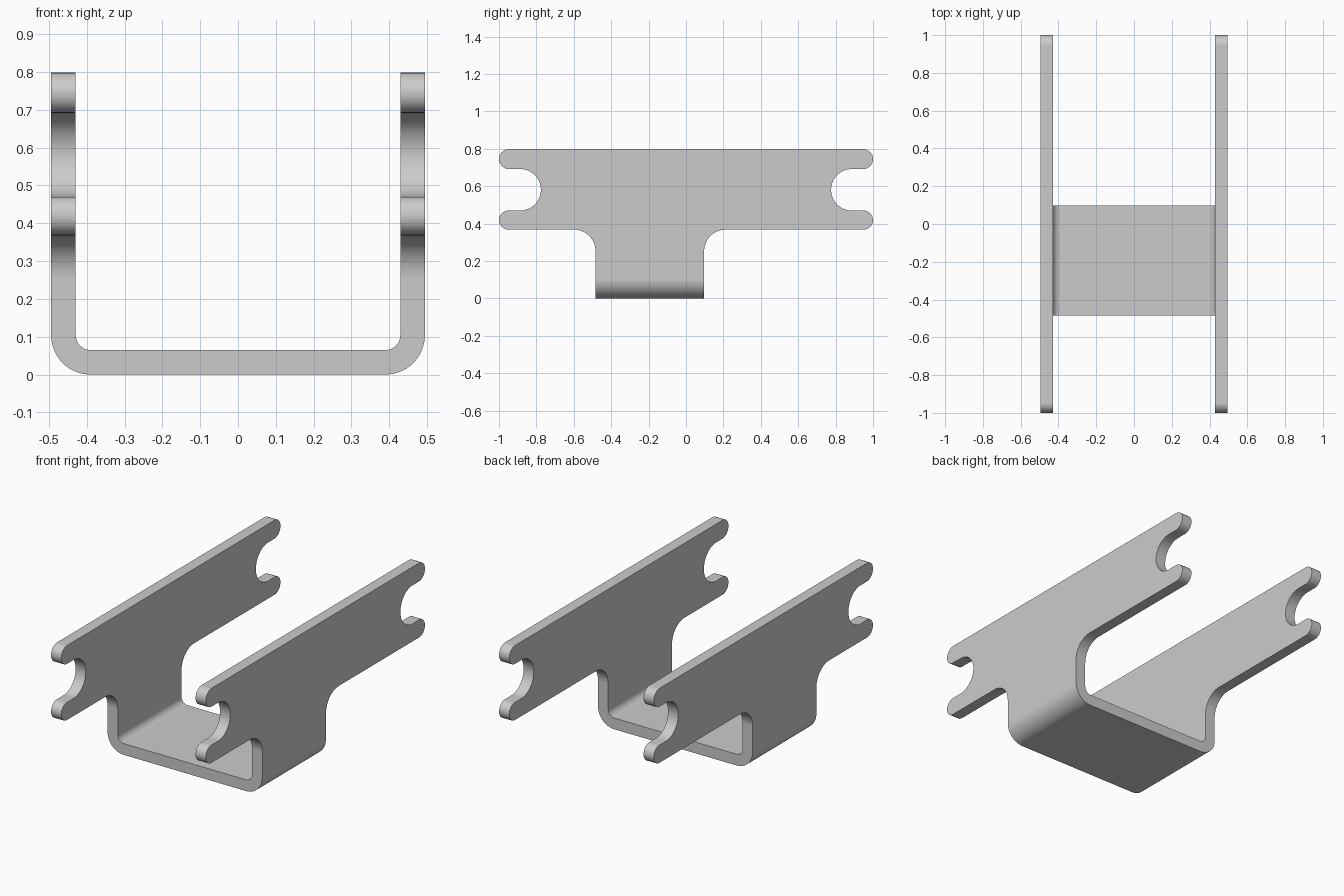
import bpy, bmesh, math
from mathutils import Vector

cube = bpy.data.objects.get("Cube")
if cube:
    bpy.data.objects.remove(cube, do_unlink=True)

steel = bpy.data.materials.new("plain grey metal")
steel.use_nodes = True
GREY = (0.6, 0.6, 0.6, 1)
steel.diffuse_color = GREY
steel.node_tree.nodes["Principled BSDF"].inputs["Base Color"].default_value = GREY


def arc(cu, cv, r, start, end, steps=16):
    """Points on an arc, angles in degrees."""
    angles = [math.radians(start + (end - start) * i / steps) for i in range(steps + 1)]
    return [(cu + r * math.cos(a), cv + r * math.sin(a)) for a in angles]


def extrude(name, points, place, direction):
    """Solid made by sweeping a closed outline along a direction."""
    bm = bmesh.new()
    face = bm.faces.new([bm.verts.new(place(u, v)) for u, v in points])
    swept = bmesh.ops.extrude_face_region(bm, geom=[face])["geom"]
    verts = [g for g in swept if isinstance(g, bmesh.types.BMVert)]
    bmesh.ops.translate(bm, verts=verts, vec=Vector(direction))
    bmesh.ops.recalc_face_normals(bm, faces=bm.faces)
    mesh = bpy.data.meshes.new(name)
    bm.to_mesh(mesh)
    bm.free()
    mesh.materials.append(steel)
    obj = bpy.data.objects.new(name, mesh)
    bpy.context.collection.objects.link(obj)
    return obj


# Folded U-shaped sheet, running the full length and taller than needed
half, thick, outer = 0.494, 0.065, 0.104
inner = outer - thick
bend = half - outer
tall = 1.0
right_half = (arc(bend, outer, outer, -90, 0) + [(half, tall), (half - thick, tall)]
              + arc(bend, outer, inner, 0, -90))
left_half = [(-x, z) for x, z in reversed(right_half)]
bracket = extrude("folded_bracket", right_half + left_half,
                  lambda x, z: (x, -1.2, z), (0, 2.4, 0))

# Side outline: forked arms above a stem that is set off centre
top, low = 0.798, 0.368
slot_top, slot_low = 0.692, 0.47
slot_r = (slot_top - slot_low) / 2
slot_mid = (slot_top + slot_low) / 2
tip = (top - slot_top) / 2
tip_low = (slot_low - low) / 2
fillet = 0.115
stem_front, stem_back = -0.484, 0.097
fork = (arc(1 - tip_low, low + tip_low, tip_low, -90, 90)
        + arc(0.776 + slot_r, slot_mid, slot_r, 270, 90, 32)
        + arc(1 - tip, top - tip, tip, -90, 90))
back_fillet = arc(stem_back + fillet, low - fillet, fillet, 180, 90)
front_fillet = arc(stem_front - fillet, low - fillet, fillet, 90, 0)
outline = ([(stem_back, -0.2)] + back_fillet + fork
           + [(-y, z) for y, z in reversed(fork)] + front_fillet + [(stem_front, -0.2)])
cutter = extrude("side_outline_cutter", outline,
                 lambda y, z: (-0.7, y, z), (1.4, 0, 0))
cutter.hide_render = True

# Keep only the sheet inside the side outline
trim = bracket.modifiers.new("trim", "BOOLEAN")
trim.operation = "INTERSECT"
trim.solver = "EXACT"
trim.object = cutter
bpy.ops.object.select_all(action="DESELECT")
bpy.context.view_layer.objects.active = bracket
bracket.select_set(True)
bpy.ops.object.modifier_apply(modifier=trim.name)
bpy.data.objects.remove(cutter, do_unlink=True)

# Smooth bends with crisp edges and flat sides
bpy.ops.object.shade_smooth_by_angle(angle=math.radians(30))
weighted = bracket.modifiers.new("flat sides", "WEIGHTED_NORMAL")
weighted.keep_sharp = True
